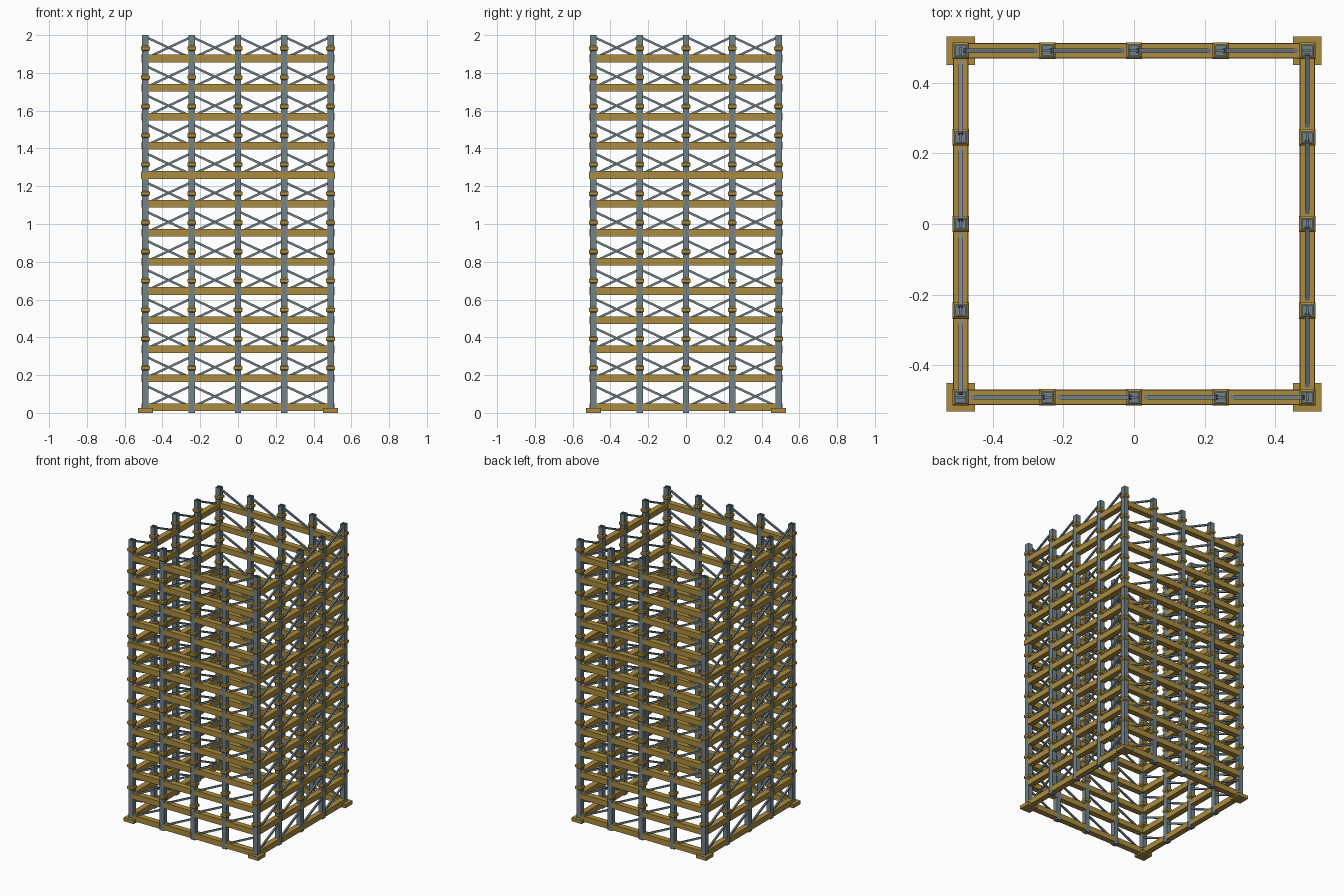
import bpy, bmesh, math
from mathutils import Matrix, Vector

if "Cube" in bpy.data.objects:
    bpy.data.objects.remove(bpy.data.objects["Cube"])

HALF = 0.49            # wall centreline
BAY = 0.245            # post spacing
LEVELS = 13
STEP = 2.0 / LEVELS    # storey height
BEAM_Z = 0.03          # centre of the lowest beam
POST = 0.034
BEAM = 0.04


def material(name, rgb):
    m = bpy.data.materials.new(name)
    m.diffuse_color = (*rgb, 1)
    m.use_nodes = True
    m.node_tree.nodes["Principled BSDF"].inputs["Base Color"].default_value = m.diffuse_color
    return m


steel = material("blue grey steel", (0.17, 0.225, 0.255))
ochre = material("ochre paint", (0.41, 0.265, 0.05))


def box(bm, centre, size, rot=None):
    mat = Matrix.Translation(centre) @ (rot or Matrix()) @ Matrix.Diagonal((*size, 1))
    return bmesh.ops.create_cube(bm, size=1, matrix=mat)["verts"]


def finish(bm, name, mat):
    bmesh.ops.recalc_face_normals(bm, faces=bm.faces)
    me = bpy.data.meshes.new(name)
    bm.to_mesh(me)
    bm.free()
    me.materials.append(mat)
    ob = bpy.data.objects.new(name, me)
    bpy.context.collection.objects.link(ob)
    return ob


def four_walls(bm):
    """Repeat the front wall around the tower."""
    src = bm.verts[:] + bm.edges[:] + bm.faces[:]
    for k in (1, 2, 3):
        new = bmesh.ops.duplicate(bm, geom=src)["geom"]
        bmesh.ops.rotate(bm, cent=(0, 0, 0), matrix=Matrix.Rotation(k * math.pi / 2, 3, 'Z'),
                         verts=[g for g in new if isinstance(g, bmesh.types.BMVert)])


def level_z(k):
    return BEAM_Z + k * STEP


# Each wall owns four posts, its left corner included
post_x = [-HALF + i * BAY for i in range(4)]

# Square posts, open at the top with a web inside
bm = bmesh.new()
for x in post_x:
    verts = box(bm, (x, -HALF, 1.0), (POST, POST, 2.0))
    top = max({f for v in verts for f in v.link_faces}, key=lambda f: f.calc_center_median().z)
    bmesh.ops.inset_region(bm, faces=[top], thickness=0.006)
    cap = bmesh.ops.extrude_discrete_faces(bm, faces=[top])["faces"][0]
    bmesh.ops.translate(bm, verts=cap.verts, vec=(0, 0, -0.02))
    box(bm, (x, -HALF, 1.988), (0.022, 0.006, 0.02))
four_walls(bm)
finish(bm, "posts", steel)

# Single diagonal brace in every bay, low on the left and high on the right
bm = bmesh.new()
rise = 0.115
angle = math.atan2(rise, BAY)
length = math.hypot(rise, BAY) - 0.022
for k in range(LEVELS):
    for x in post_x:
        box(bm, (x + BAY / 2, -HALF, level_z(k) + rise / 2), (length, 0.012, 0.012),
            Matrix.Rotation(-angle, 4, 'Y'))
four_walls(bm)
finish(bm, "diagonal_braces", steel)

# Horizontal beams fitted between the posts
bm = bmesh.new()
for k in range(LEVELS):
    for x in post_x:
        box(bm, (x + BAY / 2, -HALF, level_z(k)), (BAY - POST + 0.004, BEAM, BEAM))
four_walls(bm)
finish(bm, "beams", ochre)

# Continuous ring beam wrapping the posts at the eighth storey
bm = bmesh.new()
side = 2 * HALF
box(bm, (-0.0225, -HALF, level_z(8) - 0.006), (side, 0.045, 0.034))
box(bm, (HALF, -HALF, level_z(8) - 0.006), (0.045, 0.045, 0.034))
four_walls(bm)
finish(bm, "ring_beam", ochre)

# Chamfered collars over the post joints
bm = bmesh.new()
for k in range(1, LEVELS):
    for x in post_x:
        z = level_z(k) + 0.054
        verts = box(bm, (x, -HALF, z), (0.046, 0.046, 0.028))
        faces = {f for v in verts for f in v.link_faces}
        rims = {e for f in faces if abs(f.calc_center_median().z - z) > 0.01 for e in f.edges}
        bmesh.ops.bevel(bm, geom=list(rims), offset=0.006, segments=1, affect='EDGES')
four_walls(bm)
finish(bm, "post_collars", ochre)

# Corner foot plates
bm = bmesh.new()
box(bm, (-HALF, -HALF, 0.0125), (0.08, 0.08, 0.025))
four_walls(bm)
finish(bm, "foot_plates", ochre)
